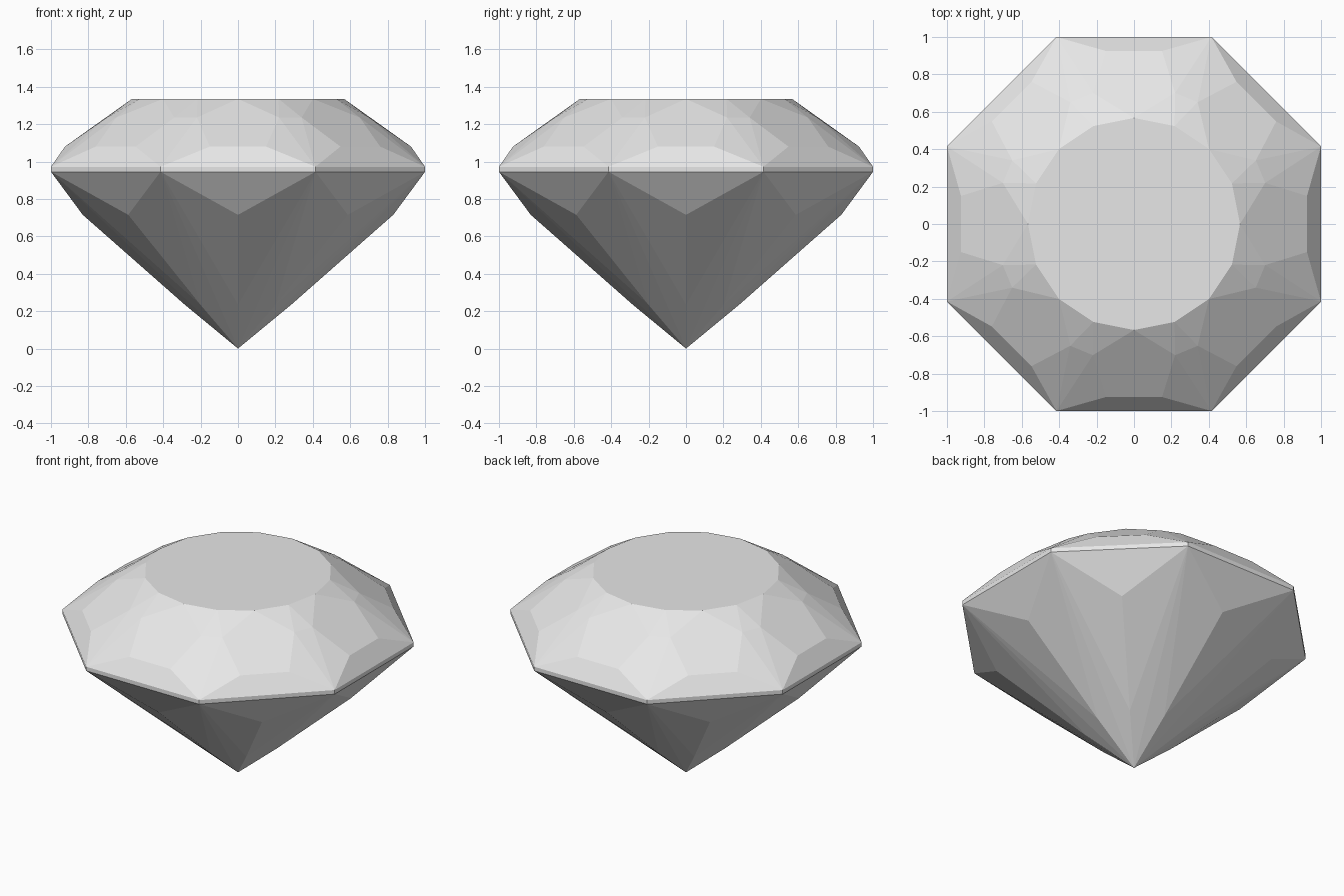
import bpy, bmesh
from math import sin, cos, radians, hypot, atan2, degrees

cube = bpy.data.objects.get("Cube")
if cube:
    bpy.data.objects.remove(cube, do_unlink=True)

SIDES = 8
STEP = 360 / SIDES
HALF = STEP / 2
GIRDLE_R = 1 / cos(radians(HALF))
GIRDLE_TOP, GIRDLE_LOW = 0.972, 0.945
TABLE_R, TABLE_Z = 0.567, 1.335

mat = bpy.data.materials.new("pale_grey")
mat.use_nodes = True
grey = (0.8, 0.8, 0.8, 1)
mat.diffuse_color = grey
mat.node_tree.nodes["Principled BSDF"].inputs["Base Color"].default_value = grey


def polar(r, angle, z):
    a = radians(angle - 90)
    return (r * cos(a), r * sin(a), z)


def build(name, wedge, cap=None):
    """Repeat one wedge of facets around z, then weld the seams."""
    bm = bmesh.new()
    for k in range(SIDES):
        for facet in wedge:
            bm.faces.new([bm.verts.new(polar(r, a + k * STEP, z)) for r, a, z in facet])
    if cap:
        bm.faces.new([bm.verts.new(polar(*p)) for p in cap])
    bmesh.ops.remove_doubles(bm, verts=bm.verts, dist=0.0005)
    mesh = bpy.data.meshes.new(name)
    bm.to_mesh(mesh)
    bm.free()
    mesh.materials.append(mat)
    obj = bpy.data.objects.new(name, mesh)
    bpy.context.collection.objects.link(obj)


# Crown: bevel strip, main facets, star facets and the flat table
def rim(a):
    return (GIRDLE_R, a, GIRDLE_TOP)


def table(a):
    return (TABLE_R, a, TABLE_Z)


MID_R = hypot(0.15, 0.925)
MID_A = degrees(atan2(0.15, 0.925))
mid_l, mid_r = (MID_R, -MID_A, 1.08), (MID_R, MID_A, 1.08)
star_l, star_r = (0.735, -17.4, 1.235), (0.735, 17.4, 1.235)
star_next = (0.735, STEP - 17.4, 1.235)
crown = [
    [rim(-HALF), rim(HALF), mid_r, mid_l],
    [mid_l, mid_r, star_r, table(0), star_l],
    [rim(HALF), star_r, mid_r],
    [rim(-HALF), mid_l, star_l],
    [rim(HALF), star_next, star_r],
    [star_r, star_next, table(HALF)],
    [star_r, table(HALF), table(0)],
    [star_l, table(0), table(-HALF)],
]
build("crown", crown, [table(i * HALF) for i in range(2 * SIDES)])


# Girdle: thin vertical band
def low(a):
    return (GIRDLE_R, a, GIRDLE_LOW)


build("girdle", [[low(-HALF), low(HALF), rim(HALF), rim(-HALF)]])

# Pavilion: girdle triangles, lower halves and main kites down to the point
tip = (0.83, 0, 0.715)
waist, waist_next = (0.285, 0, 0.235), (0.285, STEP, 0.235)
point = (0, 0, 0)
pavilion = [
    [low(HALF), low(-HALF), tip],
    [low(HALF), tip, waist],
    [low(-HALF), waist, tip],
    [low(HALF), waist, point],
    [low(HALF), point, waist_next],
]
build("pavilion", pavilion)
